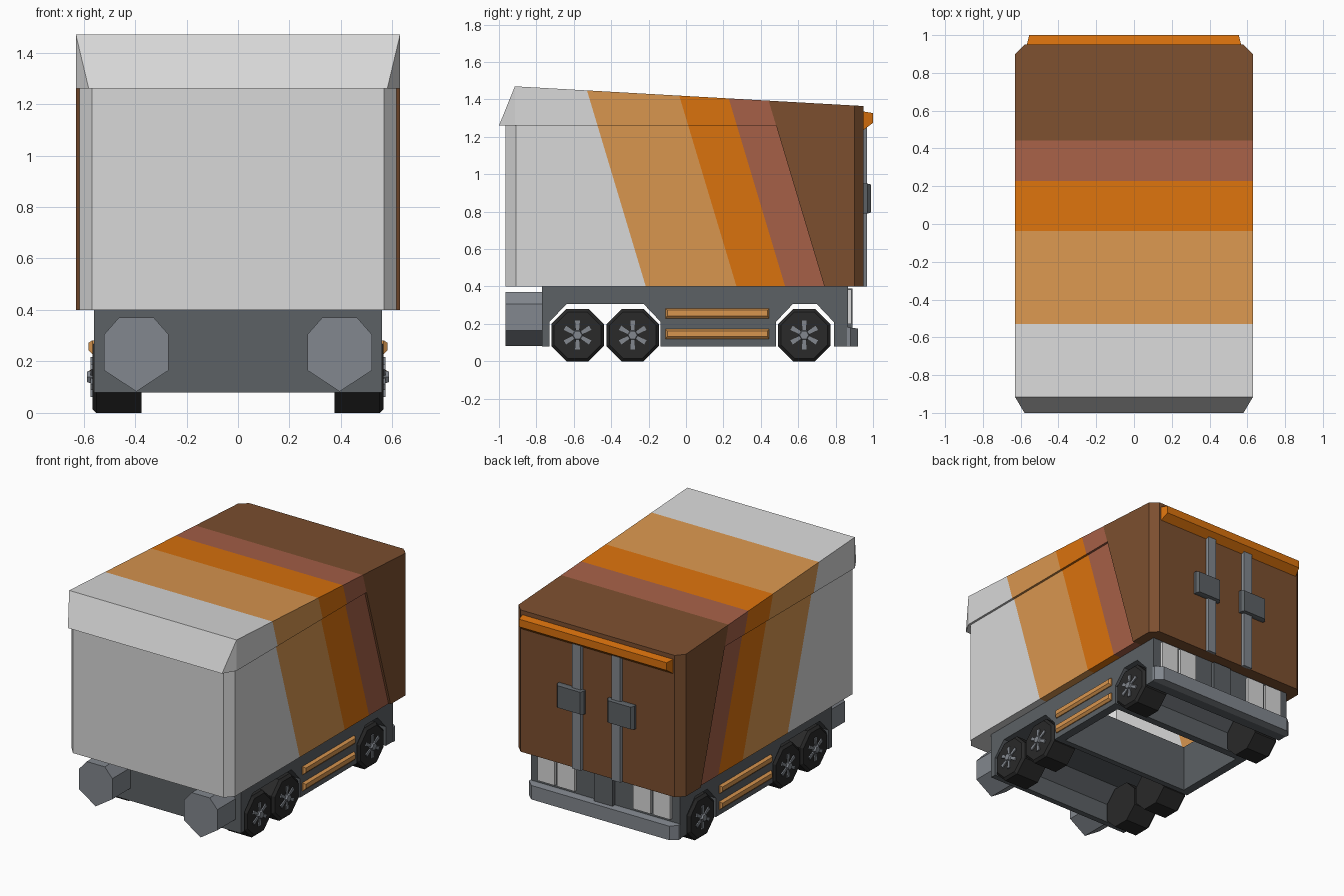
import bpy, bmesh, math
from mathutils import Vector

if "Cube" in bpy.data.objects:
    bpy.data.objects.remove(bpy.data.objects["Cube"])


def srgb(h):
    out = []
    for i in (0, 2, 4):
        c = int(h[i:i + 2], 16) / 255
        out.append(c / 12.92 if c <= 0.04045 else ((c + 0.055) / 1.055) ** 2.4)
    return (*out, 1)


COLOURS = {"white": "d8d8d8", "tan": "d9964f", "orange": "da720d", "rust_red": "a66047",
           "brown": "7c4f2f", "dark_grey": "5c6165", "mid_grey": "82878e", "black": "292929"}
MATS = {}
for key, h in COLOURS.items():
    MATS[key] = bpy.data.materials.new(key)
    MATS[key].diffuse_color = srgb(h)

# Slanted stripes: y + 0.3 * (z - 0.4) = c
STRIPES = [-0.215, 0.27, 0.53]
REAR_CUT = 0.74
NORMAL = Vector((0, 1, 0.3))


def finish(name, bm, *mats):
    bmesh.ops.recalc_face_normals(bm, faces=bm.faces[:])
    me = bpy.data.meshes.new(name)
    bm.to_mesh(me)
    bm.free()
    for m in mats:
        me.materials.append(MATS[m])
    ob = bpy.data.objects.new(name, me)
    bpy.context.collection.objects.link(ob)
    return ob


def hull_bm(pts):
    bm = bmesh.new()
    for p in pts:
        bm.verts.new(p)
    bmesh.ops.convex_hull(bm, input=bm.verts[:])
    bmesh.ops.dissolve_limit(bm, angle_limit=0.01, verts=bm.verts[:], edges=bm.edges[:])
    return bm


def hull(name, pts, mat):
    return finish(name, hull_bm(pts), mat)


def box_pts(x0, x1, y0, y1, z0, z1):
    return [(x, y, z) for x in (x0, x1) for y in (y0, y1) for z in (z0, z1)]


def side_prism(name, profile, x0, x1, mat):
    """Extrude a (y, z) outline across the width."""
    bm = bmesh.new()
    f = bm.faces.new([bm.verts.new((x0, y, z)) for y, z in profile])
    r = bmesh.ops.extrude_face_region(bm, geom=[f])
    vs = [g for g in r["geom"] if isinstance(g, bmesh.types.BMVert)]
    bmesh.ops.translate(bm, verts=vs, vec=(x1 - x0, 0, 0))
    return finish(name, bm, mat)


def cut(bm, c, **kw):
    return bmesh.ops.bisect_plane(bm, geom=bm.verts[:] + bm.edges[:] + bm.faces[:], dist=1e-5,
                                  plane_co=(0, c, 0.4), plane_no=NORMAL, **kw)


def striped(name, bm):
    """Trim at the rear section, then split and colour the slanted bands."""
    cut(bm, REAR_CUT, clear_outer=True)
    for c in STRIPES:
        cut(bm, c)
    for f in bm.faces:
        m = f.calc_center_median()
        f.material_index = sum(m.y + 0.3 * (m.z - 0.4) > c for c in STRIPES)
    return finish(name, bm, "white", "tan", "orange", "rust_red")


def roof_z(y):
    return 1.47 - (y + 0.915) * 0.0565


BOTH = (-1, 1)
REAR = [(0.63, 0.9), (0.58, 0.95)]

# Lower walls, open above and below
bm = hull_bm([(s * x, y, z) for s in BOTH for x, y in [(0.567, -0.965), (0.615, -0.91), (0.615, 0.9)]
              for z in (0.4, 1.26)])
bmesh.ops.delete(bm, geom=[f for f in bm.faces if abs(f.normal.z) > 0.9], context="FACES")
striped("body_walls", bm)

# Roof cap with the overhanging front
top = [(0.63, -0.915)] + REAR
low = [(0.58, -1.0), (0.63, -0.915)] + REAR
striped("roof_cap", hull_bm([(s * x, y, roof_z(y)) for s in BOTH for x, y in top]
                            + [(s * x, y, 1.26) for s in BOTH for x, y in low]))

# Bottom edges of the body
hull("front_floor", [(s * x, y, z) for s in BOTH for z in (0.4, 0.405)
                     for x, y in [(0.565, -0.964), (0.614, -0.91), (0.614, -0.76)]], "white")
for s in BOTH:
    striped("floor_edge", hull_bm(box_pts(s * 0.55, s * 0.614, -0.76, 0.85, 0.4, 0.405)))

# Rear section, slightly wider than the walls
bm = hull_bm([(s * x, y, z) for s in BOTH for x, y in [(0.63, 0)] + REAR for z in (0.4, roof_z(y))])
r = cut(bm, REAR_CUT, clear_inner=True)
bmesh.ops.holes_fill(bm, edges=[e for e in bm.edges if e.is_boundary], sides=0)
finish("rear_section", bm, "brown")

# Rear top rail
rail = [(0.57, 0.94, 1.337), (0.555, 1.0, 1.327), (0.555, 1.0, 1.275), (0.57, 0.94, 1.23)]
hull("rear_top_rail", [(s * x, y, z) for s in BOTH for x, y, z in rail], "orange")

for s in BOTH:
    # Door bars and latches
    hull("door_bar", [(s * 0.15 + x, y, z) for z in (0.4, 1.25)
                      for x, y in [(-0.04, 0.945), (0.04, 0.945), (-0.032, 0.968), (0.032, 0.968)]], "mid_grey")
    hull("door_latch", [(s * 0.19 + x, y, z) for x, y, z in
                        box_pts(-0.1, 0.1, 0.945, 0.97, 0.79, 0.95)
                        + box_pts(-0.085, 0.085, 0.97, 0.988, 0.795, 0.945)], "dark_grey")
    # Rear light panels
    for x in (0.285, 0.435):
        hull("rear_light", box_pts(s * (x - 0.065), s * (x + 0.065), 0.86, 0.884, 0.2, 0.385), "white")
    # Front pods
    pod = [(-0.068, 0.37), (0.068, 0.37), (0.125, 0.305), (0.125, 0.165),
           (0, 0.083), (-0.125, 0.165), (-0.125, 0.305)]
    hull("front_pod", [(s * 0.395 + x, y, z) for x, z in pod for y in (-0.965, -0.765)], "mid_grey")
    # Side slats
    for z in (0.145, 0.255):
        hull("side_slat", box_pts(s * 0.555, s * 0.566, -0.11, 0.445, z - 0.027, z + 0.027)
             + box_pts(s * 0.566, s * 0.58, -0.1, 0.435, z - 0.012, z + 0.018), "tan")

# Rear centre box and bumper
hull("rear_centre_box", box_pts(-0.07, 0.07, 0.86, 0.89, 0.17, 0.39), "dark_grey")
hull("rear_bumper", [(s * x, y, z) for s in BOTH for x, y, z in
                     [(0.565, 0.86, 0.08), (0.565, 0.86, 0.18), (0.565, 0.88, 0.08), (0.565, 0.88, 0.18),
                      (0.52, 0.92, 0.08), (0.52, 0.92, 0.175)]], "mid_grey")

# Chassis: two blocks with wheel arches running right across, joined by skirts
side_prism("chassis_front", [(-0.77, 0.08), (-0.77, 0.4), (-0.095, 0.4), (-0.095, 0.08), (-0.135, 0.08),
                             (-0.135, 0.21), (-0.225, 0.305), (-0.64, 0.305), (-0.73, 0.21), (-0.73, 0.08)],
           -0.56, 0.56, "dark_grey")
side_prism("chassis_rear", [(0.43, 0.08), (0.43, 0.4), (0.865, 0.4), (0.865, 0.08), (0.79, 0.08),
                            (0.79, 0.21), (0.7, 0.305), (0.57, 0.305), (0.48, 0.21), (0.48, 0.08)],
           -0.56, 0.56, "dark_grey")
for s in BOTH:
    hull("chassis_skirt", box_pts(s * 0.5, s * 0.56, -0.095, 0.43, 0.08, 0.4), "dark_grey")


def ring(x, yc, r, n, turn=0.5):
    return [(x, yc + r * math.sin(2 * math.pi * (i + turn) / n),
             0.14 + r * math.cos(2 * math.pi * (i + turn) / n)) for i in range(n)]


# Wheels: eight-sided tyres with six spokes and a hub
for s in BOTH:
    for yc in (-0.58, -0.285, 0.632):
        hull("tyre", ring(s * 0.375, yc, 0.152, 8) + ring(s * 0.55, yc, 0.152, 8)
             + ring(s * 0.566, yc, 0.135, 8), "black")
        hull("wheel_hub", ring(s * 0.56, yc, 0.032, 6) + ring(s * 0.586, yc, 0.024, 6), "mid_grey")
        for k in range(6):
            a = k * math.pi / 3
            ca, sa = math.cos(a), math.sin(a)
            pts = [(s * x, yc + d * sa + w * ca, 0.14 + d * ca - w * sa)
                   for x in (0.56, 0.574) for d, h in ((0.02, 0.008), (0.078, 0.013)) for w in (-h, h)]
            hull("wheel_spoke", pts, "mid_grey")

for m in bpy.data.materials:
    if m.users and not m.is_grease_pencil:
        m.use_nodes = True
        m.node_tree.nodes["Principled BSDF"].inputs["Base Color"].default_value = m.diffuse_color
